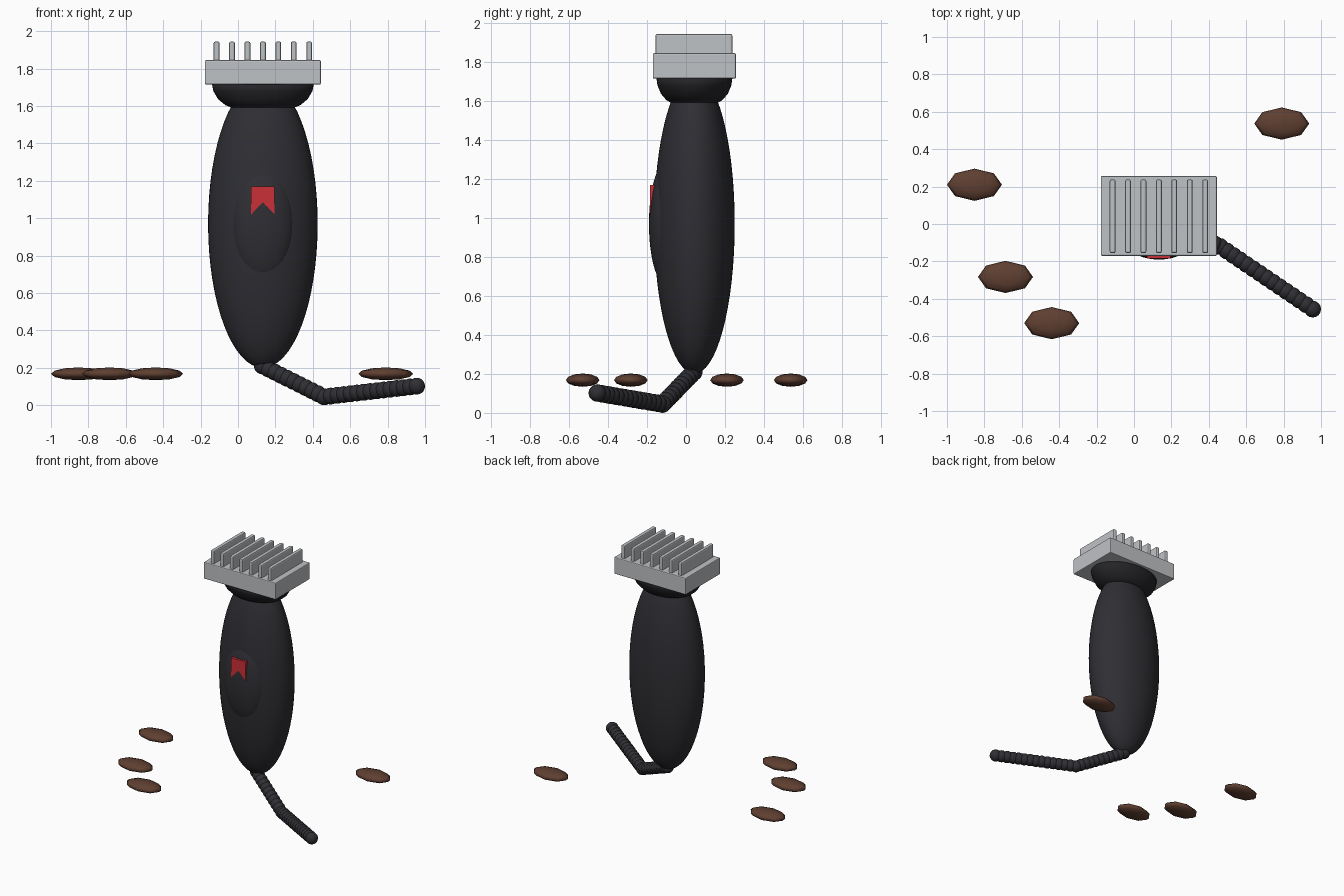
import bpy
import bmesh
import math
from mathutils import Matrix, Vector

if "Cube" in bpy.data.objects:
    bpy.data.objects.remove(bpy.data.objects["Cube"], do_unlink=True)


def material(name, colour):
    m = bpy.data.materials.new(name)
    m.use_nodes = True
    m.diffuse_color = (*colour, 1)
    m.node_tree.nodes["Principled BSDF"].inputs["Base Color"].default_value = (*colour, 1)
    return m


CHARCOAL = material("charcoal plastic", (0.028, 0.028, 0.034))
BLACK = material("black collar", (0.018, 0.018, 0.021))
STEEL = material("pale steel", (0.52, 0.54, 0.56))
RED = material("red switch", (0.6, 0.03, 0.04))
BROWN = material("brown", (0.115, 0.05, 0.031))

AXIS_X, AXIS_Y = 0.133, 0.043


def finish(name, bm, mat, smooth=True):
    bmesh.ops.recalc_face_normals(bm, faces=bm.faces)
    mesh = bpy.data.meshes.new(name)
    bm.to_mesh(mesh)
    bm.free()
    mesh.materials.append(mat)
    ob = bpy.data.objects.new(name, mesh)
    bpy.context.collection.objects.link(ob)
    for p in mesh.polygons:
        p.use_smooth = smooth
    return ob


def add_ball(bm, centre, radii, segments, rings):
    matrix = Matrix.Translation(centre) @ Matrix.Diagonal((*radii, 1))
    bmesh.ops.create_uvsphere(bm, u_segments=segments, v_segments=rings, radius=1, matrix=matrix)


def ellipsoid(name, centre, radii, mat, segments=48, rings=32):
    bm = bmesh.new()
    add_ball(bm, centre, radii, segments, rings)
    return finish(name, bm, mat)


def block(name, centre, size, mat, bevel):
    bm = bmesh.new()
    matrix = Matrix.Translation(centre) @ Matrix.Diagonal((*size, 1))
    bmesh.ops.create_cube(bm, size=1, matrix=matrix)
    ob = finish(name, bm, mat, smooth=False)
    mod = ob.modifiers.new("soft edges", "BEVEL")
    mod.width = bevel
    mod.segments = 2
    return ob


# Handle and thumb pad
ellipsoid("handle", (AXIS_X, AXIS_Y, 0.97), (0.293, 0.207, 0.77), CHARCOAL)
ellipsoid("thumb_pad", (AXIS_X, -0.1, 0.97), (0.168, 0.09, 0.315), CHARCOAL)

# Notched switch
outline = [(-0.063, 1.17), (0.063, 1.17), (0.063, 1.02), (0, 1.085), (-0.063, 1.02)]
bm = bmesh.new()
face = bm.faces.new([bm.verts.new((AXIS_X + x, -0.185, z)) for x, z in outline])
extruded = bmesh.ops.extrude_face_region(bm, geom=[face])["geom"]
bmesh.ops.translate(bm, vec=(0, 0.06, 0), verts=[v for v in extruded if isinstance(v, bmesh.types.BMVert)])
finish("switch", bm, RED, smooth=False)

# Oval collar, lathed and flattened
profile = [(0, 1.582), (0.15, 1.584), (0.2, 1.604), (0.24, 1.637), (0.265, 1.68), (0.273, 1.72), (0, 1.72)]
bm = bmesh.new()
verts = [bm.verts.new((r, 0, z)) for r, z in profile]
edges = [bm.edges.new(pair) for pair in zip(verts, verts[1:])]
bmesh.ops.spin(bm, geom=verts + edges, cent=(0, 0, 0), axis=(0, 0, 1), angle=math.tau, steps=48)
bmesh.ops.remove_doubles(bm, verts=bm.verts, dist=0.0005)
bmesh.ops.transform(bm, matrix=Matrix.Translation((AXIS_X, AXIS_Y, 0)) @ Matrix.Diagonal((1, 0.715, 1, 1)), verts=bm.verts)
finish("collar", bm, BLACK)

# Blade block and comb teeth
block("blade_block", (AXIS_X, AXIS_Y, 1.78), (0.62, 0.426, 0.13), STEEL, 0.006)
for i in range(7):
    x = AXIS_X + (i - 3) * 0.0825
    block(f"tooth_{i + 1}", (x, 0.041, 1.888), (0.031, 0.394, 0.113), STEEL, 0.009)

# Ribbed cord made of overlapping beads
path = [Vector((0.13, 0.04, 0.21)), Vector((0.46, -0.12, 0.045)), Vector((0.955, -0.455, 0.102))]
bm = bmesh.new()
for start, end, count in ((path[0], path[1], 10), (path[1], path[2], 14)):
    for i in range(count + 1):
        add_ball(bm, start.lerp(end, i / count), (0.045, 0.045, 0.045), 16, 10)
finish("cord", bm, CHARCOAL)

# Scattered flat ovals
spots = [(-0.853, 0.21), (-0.687, -0.283), (-0.44, -0.53), (0.79, 0.537)]
for i, (x, y) in enumerate(spots):
    ellipsoid(f"flat_oval_{i + 1}", (x, y, 0.168), (0.147, 0.086, 0.034), BROWN, 8, 6)
